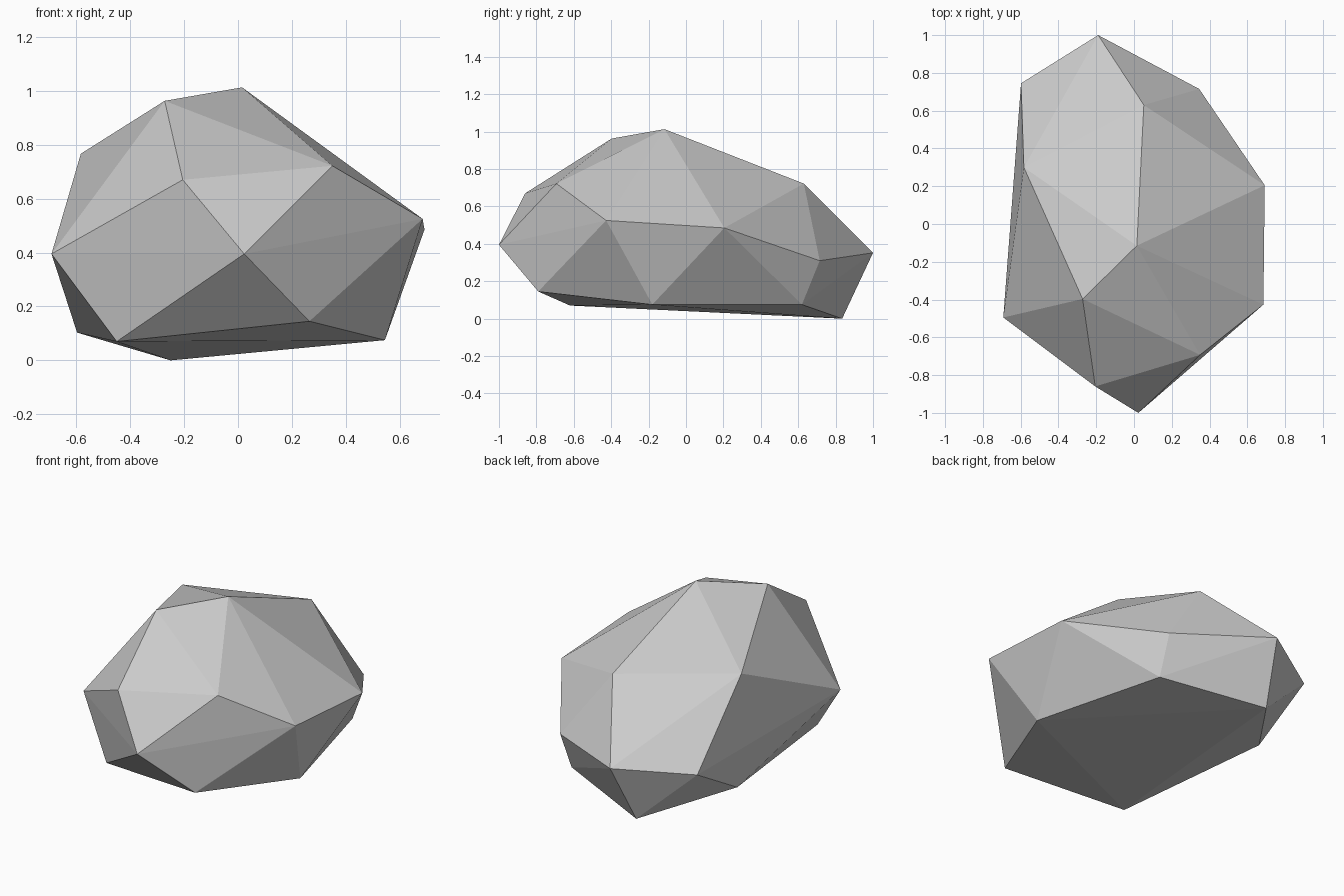
import bpy, bmesh

# Corner points of the faceted boulder, from base to crown
base = [(-0.25, 0.835, 0.0), (-0.45, -0.62, 0.07), (-0.597, 0.36, 0.103),
        (0.545, -0.18, 0.075), (0.335, 0.62, 0.075), (0.265, -0.79, 0.145)]
girdle = [(-0.692, -0.495, 0.395), (0.023, -1.0, 0.395), (0.685, -0.427, 0.525),
          (0.692, 0.205, 0.485), (0.345, 0.715, 0.31), (-0.19, 1.0, 0.352),
          (-0.598, 0.745, 0.325)]
crown = [(-0.205, -0.86, 0.67), (0.35, -0.693, 0.722), (0.052, 0.63, 0.722),
         (-0.583, 0.30, 0.767), (-0.272, -0.397, 0.963), (0.015, -0.115, 1.013)]

# Wrap the corners in a convex skin of flat facets
bm = bmesh.new()
for p in base + girdle + crown:
    bm.verts.new(p)
bmesh.ops.convex_hull(bm, input=bm.verts[:])
bmesh.ops.recalc_face_normals(bm, faces=bm.faces[:])
mesh = bpy.data.meshes.new("boulder")
bm.to_mesh(mesh)
bm.free()

# Plain grey stone
stone = bpy.data.materials.new("grey stone")
stone.diffuse_color = (0.6, 0.6, 0.6, 1)
mesh.materials.append(stone)
boulder = bpy.data.objects.new("boulder", mesh)
bpy.context.collection.objects.link(boulder)
